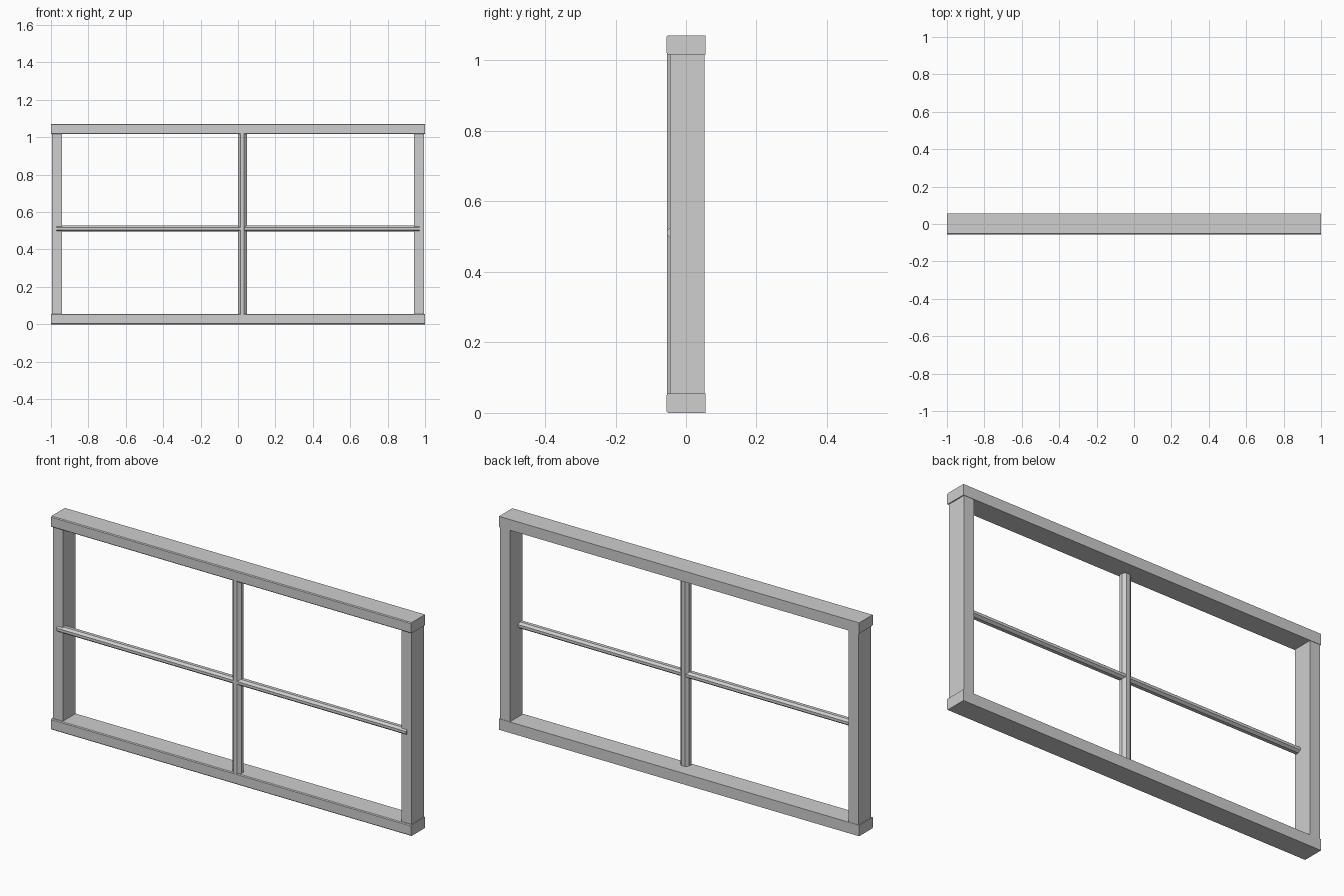
import bpy
import bmesh
import math
from mathutils import Vector

if "Cube" in bpy.data.objects:
    bpy.data.objects.remove(bpy.data.objects["Cube"])

grey = bpy.data.materials.new("light grey")
grey.diffuse_color = (0.62, 0.62, 0.62, 1)
grey.use_nodes = True
grey.node_tree.nodes["Principled BSDF"].inputs["Base Color"].default_value = grey.diffuse_color


def extrude_profile(name, points, depth):
    """Solid prism: a closed loop of 3D points swept along depth."""
    bm = bmesh.new()
    face = bm.faces.new([bm.verts.new(p) for p in points])
    swept = bmesh.ops.extrude_face_region(bm, geom=[face])
    new_verts = [g for g in swept["geom"] if isinstance(g, bmesh.types.BMVert)]
    bmesh.ops.translate(bm, verts=new_verts, vec=Vector(depth))
    bmesh.ops.recalc_face_normals(bm, faces=bm.faces)
    mesh = bpy.data.meshes.new(name)
    bm.to_mesh(mesh)
    bm.free()
    mesh.materials.append(grey)
    obj = bpy.data.objects.new(name, mesh)
    bpy.context.collection.objects.link(obj)
    return obj


def octagon(half_a, half_b):
    """Eight-sided section that touches its bounding rectangle on four flats."""
    r = 1 / math.cos(math.pi / 8)
    angles = [(k + 0.5) * math.pi / 4 for k in range(8)]
    return [(half_a * r * math.cos(t), half_b * r * math.sin(t)) for t in angles]


# Top and bottom rails with slightly eased front edges
ease = 0.004
for name, z0, z1 in (("bottom_rail", 0, 0.055), ("top_rail", 1.017, 1.071)):
    section = [(0.055, z0), (0.055, z1), (-0.055 + ease, z1), (-0.055, z1 - ease),
               (-0.055, z0 + ease), (-0.055 + ease, z0)]
    extrude_profile(name, [(-1, y, z) for y, z in section], (2, 0, 0))

# Side stiles, set back a little from the rail fronts
for name, x0 in (("left_stile", -0.995), ("right_stile", 0.94)):
    section = [(x0, -0.046), (x0 + 0.055, -0.046), (x0 + 0.055, 0.053), (x0, 0.053)]
    extrude_profile(name, [(x, y, 0.05) for x, y in section], (0, 0, 0.972))

# Vertical glazing bar
extrude_profile("vertical_bar",
                [(0.023 + a, -0.032 + b, 0.05) for a, b in octagon(0.024, 0.0225)],
                (0, 0, 0.972))

# Horizontal glazing bar, overlapping the stiles
extrude_profile("horizontal_bar",
                [(-0.97, -0.033 + a, 0.511 + b) for a, b in octagon(0.021, 0.016)],
                (1.94, 0, 0))
